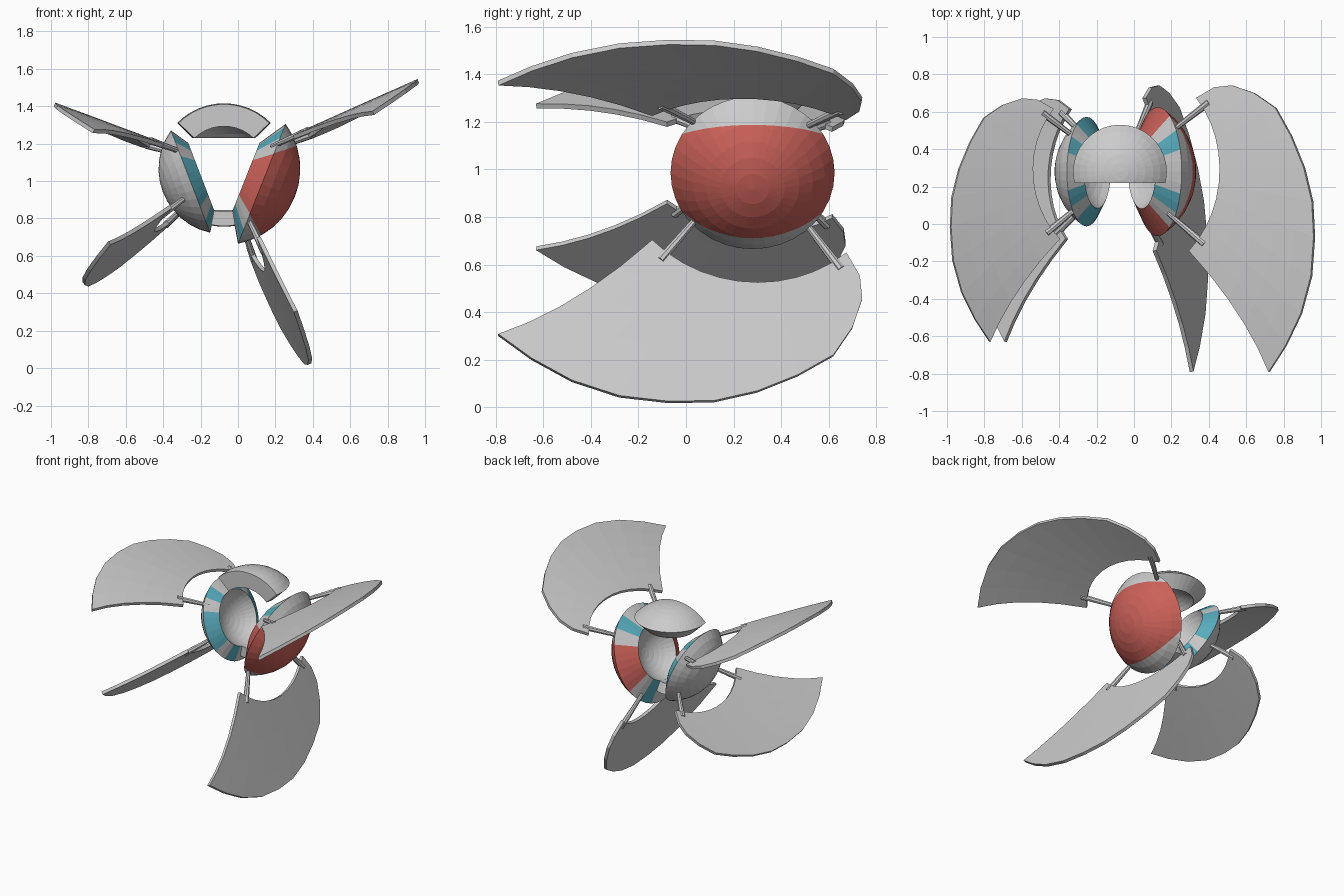
import bpy, bmesh
from math import sin, cos, tan, radians, degrees, atan2, pi
from mathutils import Vector, Matrix

if "Cube" in bpy.data.objects:
    bpy.data.objects.remove(bpy.data.objects["Cube"])

CENTRE = Vector((-0.075, 0.28, 1.066))
INNER_R = 0.235


def material(name, rgb):
    m = bpy.data.materials.new(name)
    m.diffuse_color = (*rgb, 1)
    m.use_nodes = True
    m.node_tree.nodes["Principled BSDF"].inputs["Base Color"].default_value = m.diffuse_color
    return m


GREY = material("grey", (0.6, 0.6, 0.6))
RED = material("red", (0.6, 0.12, 0.1))
TEAL = material("teal", (0.1, 0.42, 0.52))


def frame(angle):
    """Columns: world y, tangent, outward axis (axis lies in the xz plane)."""
    a = radians(angle)
    m = Matrix(((0, -sin(a), cos(a)), (1, 0, 0), (0, cos(a), sin(a))))
    return Matrix.Translation(CENTRE) @ m.to_4x4()


def finish(name, bm, mats=()):
    bmesh.ops.recalc_face_normals(bm, faces=bm.faces)
    me = bpy.data.meshes.new(name)
    bm.to_mesh(me)
    bm.free()
    for m in mats:
        me.materials.append(m)
    ob = bpy.data.objects.new(name, me)
    bpy.context.collection.objects.link(ob)
    return ob


def shell(name, angle, radius, half, side=None, red_outside=False, cut_y=None, segs=36):
    """Thick spherical cap with a rim that points to the sphere centre."""
    bm = bmesh.new()
    n = 6
    h = radians(half)
    prof = [(radius * sin(h * i / n), radius * cos(h * i / n)) for i in range(n + 1)]
    prof += [(INNER_R * sin(h * i / n), INNER_R * cos(h * i / n)) for i in range(n, -1, -1)]
    rings = []
    for r, z in prof:
        if r < 1e-6:
            rings.append([bm.verts.new((0, 0, z))] * segs)
        else:
            rings.append([bm.verts.new((r * cos(2 * pi * k / segs), r * sin(2 * pi * k / segs), z))
                          for k in range(segs)])
    for j in range(len(rings) - 1):
        for k in range(segs):
            k2 = (k + 1) % segs
            vs = [rings[j][k], rings[j][k2], rings[j + 1][k2], rings[j + 1][k]]
            f = bm.faces.new(list(dict.fromkeys(vs)))
            if j == n and side:          # colour bands around the rim
                az = abs(degrees(atan2(sin((k + .5) * 2 * pi / segs), cos((k + .5) * 2 * pi / segs))))
                d = min(az, 180 - az)
                f.material_index = 1 if d < 30 else 2 if 50 < d < 70 else 0
    if red_outside:                      # wide band over the outer surface
        s = radians(39)
        for sg in (1, -1):
            fs = [f for f in bm.faces if f.calc_center_median().length > 0.9 * radius]
            geom = set(fs)
            for f in fs:
                geom.update(f.edges)
                geom.update(f.verts)
            bmesh.ops.bisect_plane(bm, geom=list(geom), plane_co=(0, 0, 0),
                                   plane_no=(0, sg * cos(s), -sin(s)))
        for f in bm.faces:
            c = f.calc_center_median()
            if c.length > 0.9 * radius and abs(c.y) < c.z * tan(s):
                f.material_index = 1
    bm.transform(frame(angle))
    if cut_y is not None:                # open front
        bmesh.ops.bisect_plane(bm, geom=bm.verts[:] + bm.edges[:] + bm.faces[:],
                               plane_co=(0, cut_y, 0), plane_no=(0, -1, 0), clear_outer=True)
        bmesh.ops.holes_fill(bm, edges=[e for e in bm.edges if e.is_boundary])
    return finish(name, bm, (GREY, side, TEAL) if side else ())


shell("right_shell", -21.7, 0.408, 57.7, RED, True)
shell("left_shell", 201, 0.35, 56.8, TEAL)
shell("top_cap", 90, 0.35, 45.7, cut_y=0.22)
shell("bottom_cap", -90, 0.31, 20, cut_y=0.23)

# outer edge of a wing, front tip to rear corner: (along y, outward)
OUTER = [(-1.07, .85), (-.93, .957), (-.76, 1.054), (-.56, 1.12), (-.35, 1.14), (-.16, 1.13),
         (.02, 1.08), (.19, 1.0), (.34, .903), (.42, .773), (.46, .644), (.45, .54)]


def wing(name, angle, scale, twist, bow):
    fr = frame(angle)

    def place(v, u, dw=0):
        return fr @ (Vector((v, twist * v + bow * v * v + dw, u)) * scale)

    # curved blade between the inner arc and the outer edge
    bm = bmesh.new()
    rows, cols = 5, len(OUTER)
    grid = []
    for c, (ov, ou) in enumerate(OUTER):
        th = radians(-46 + 88 * c / (cols - 1))
        iv, iu = 0.588 * sin(th), 0.588 * cos(th)
        col = []
        for r in range(rows + 1):
            s = r / rows
            sag = 0.05 * 4 * s * (1 - s) * max(0, 1 - c / 3)
            col.append(bm.verts.new(place(iv + (ov - iv) * s, iu + (ou - iu) * s + sag)))
        grid.append(col)
    for c in range(cols - 1):
        for r in range(rows):
            bm.faces.new((grid[c][r], grid[c + 1][r], grid[c + 1][r + 1], grid[c][r + 1]))
    ob = finish(name, bm)
    mod = ob.modifiers.new("thickness", 'SOLIDIFY')
    mod.thickness = 0.022
    mod.offset = 0

    # two tapered rods joining blade and shell
    for label, deg in (("front", -38), ("rear", 36)):
        th = radians(deg)
        p, q = (place(r * sin(th), r * cos(th)) for r in (0.36, 0.63))
        bm = bmesh.new()
        rot = (q - p).to_track_quat('Z', 'Y').to_matrix().to_4x4()
        bmesh.ops.create_cone(bm, cap_ends=True, segments=8, radius1=0.013, radius2=0.02,
                              depth=(q - p).length,
                              matrix=Matrix.Translation((p + q) / 2) @ rot)
        finish(f"{name}_{label}_rod", bm)


wing("right_upper_wing", 24.1, 1.0, -0.042, -0.087)
wing("right_lower_wing", -67.8, 1.0, -0.088, -0.024)
wing("left_upper_wing", 159.5, 0.85, 0.048, 0.103)
wing("left_lower_wing", 221, 0.85, 0.083, -0.027)
